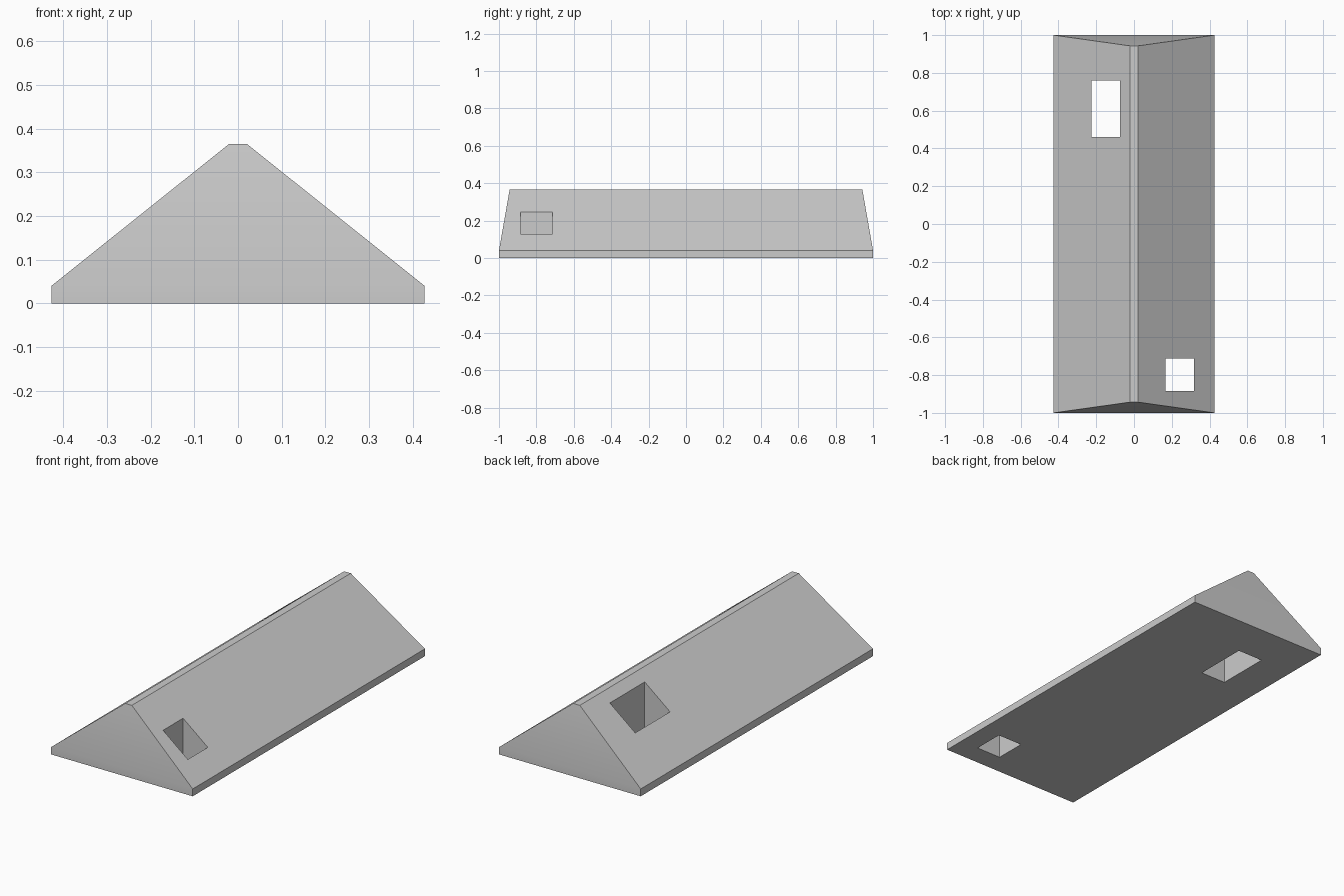
import bpy, bmesh, math

if "Cube" in bpy.data.objects:
    bpy.data.objects.remove(bpy.data.objects["Cube"])

# Roof body: stacked rectangles (half width, half length, height)
levels = [(0.427, 1.0, 0.0), (0.427, 1.0, 0.04), (0.02, 0.943, 0.365)]
bm = bmesh.new()
rings = [[bm.verts.new((sx * w, sy * l, z))
          for sx, sy in ((-1, -1), (1, -1), (1, 1), (-1, 1))]
         for w, l, z in levels]
bm.faces.new(rings[0][::-1])
bm.faces.new(rings[-1])
for lower, upper in zip(rings, rings[1:]):
    for i in range(4):
        j = (i + 1) % 4
        bm.faces.new((lower[i], lower[j], upper[j], upper[i]))
mesh = bpy.data.meshes.new("roof")
bm.to_mesh(mesh)
bm.free()
roof = bpy.data.objects.new("roof", mesh)
bpy.context.collection.objects.link(roof)


def cut_opening(name, x0, x1, y0, y1):
    """Cut a vertical rectangular shaft through the roof."""
    bpy.ops.mesh.primitive_cube_add(size=1, location=((x0 + x1) / 2, (y0 + y1) / 2, 0.2))
    cutter = bpy.context.object
    cutter.name = name
    cutter.scale = (x1 - x0, y1 - y0, 1)
    bpy.context.view_layer.objects.active = roof
    mod = roof.modifiers.new(name, 'BOOLEAN')
    mod.operation = 'DIFFERENCE'
    mod.solver = 'EXACT'
    mod.object = cutter
    bpy.context.view_layer.update()
    bpy.ops.object.modifier_apply(modifier=mod.name)
    bpy.data.objects.remove(cutter, do_unlink=True)


# Chimney openings
cut_opening("large_chimney_opening", -0.226, -0.073, 0.46, 0.76)
cut_opening("small_chimney_opening", 0.168, 0.317, -0.885, -0.713)

# Soften only the slight fold in the gable ends
bpy.ops.object.select_all(action='DESELECT')
roof.select_set(True)
bpy.context.view_layer.objects.active = roof
bpy.ops.object.shade_smooth_by_angle(angle=math.radians(20))
